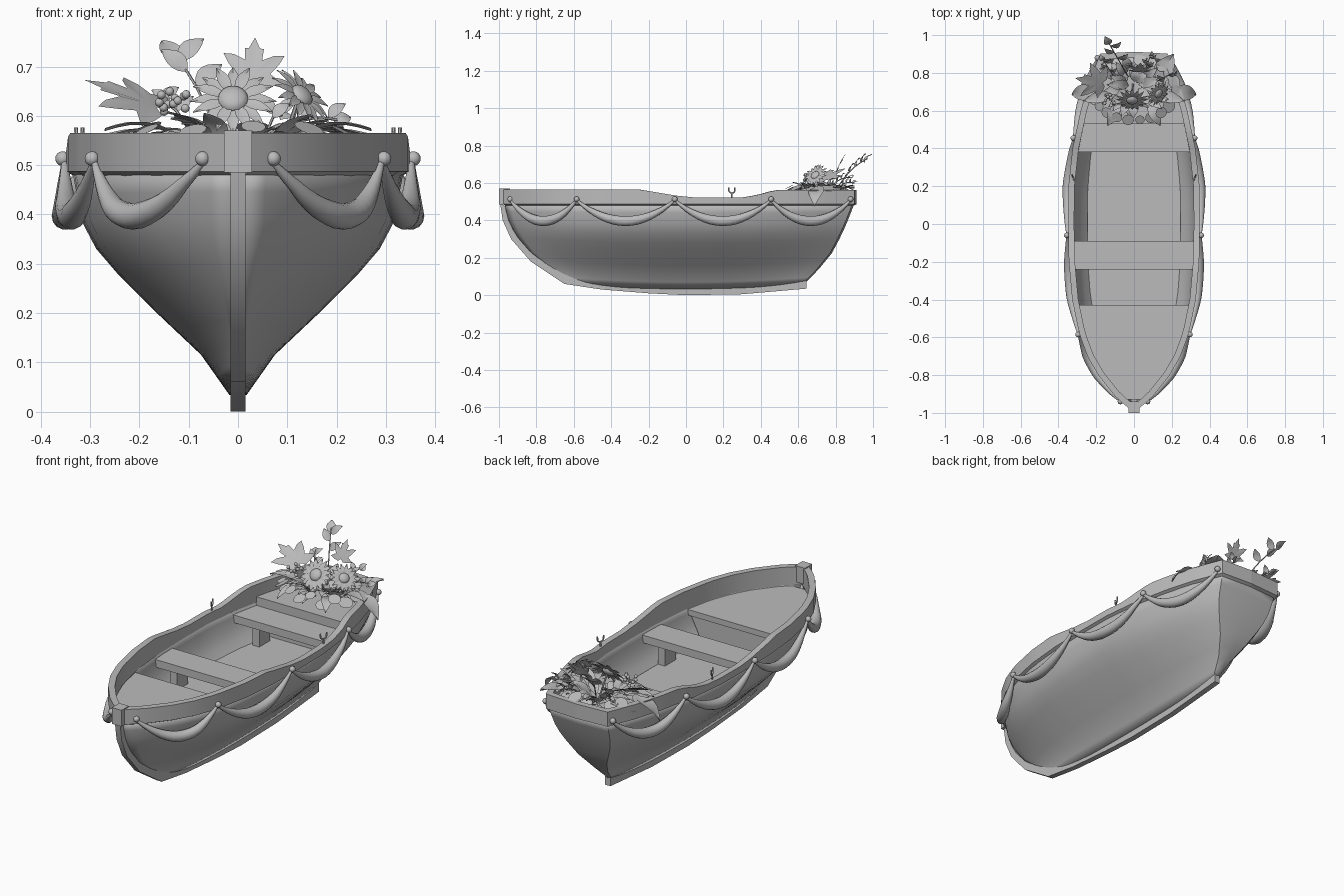
import bpy, bmesh, math, random
from mathutils import Vector, Matrix

if "Cube" in bpy.data.objects:
    bpy.data.objects.remove(bpy.data.objects["Cube"])
random.seed(4)

grey = bpy.data.materials.new("plain_grey")
grey.use_nodes = True
grey.diffuse_color = (0.5, 0.5, 0.5, 1)
grey.node_tree.nodes["Principled BSDF"].inputs["Base Color"].default_value = (0.5, 0.5, 0.5, 1)
made = []


def finish(name, bm, mirror=False):
    me = bpy.data.meshes.new(name)
    bm.to_mesh(me)
    bm.free()
    me.materials.append(grey)
    ob = bpy.data.objects.new(name, me)
    bpy.context.collection.objects.link(ob)
    if mirror:
        ob.modifiers.new("mirror", 'MIRROR')
    made.append(ob)
    return ob


def loft(name, rings, mirror=False):
    """Skin closed rings of points into a capped solid."""
    bm = bmesh.new()
    vs = [[bm.verts.new(p) for p in r] for r in rings]
    n = len(vs[0])
    for a, b in zip(vs, vs[1:]):
        for k in range(n):
            bm.faces.new((a[k], a[(k + 1) % n], b[(k + 1) % n], b[k]))
    bm.faces.new(vs[0][::-1])
    bm.faces.new(vs[-1])
    bmesh.ops.recalc_face_normals(bm, faces=bm.faces)
    return finish(name, bm, mirror)


def tube(name, pts, radii, sides=8):
    rings = []
    for i, p in enumerate(pts):
        d = pts[min(i + 1, len(pts) - 1)] - pts[max(i - 1, 0)]
        q = d.to_track_quat('Z', 'Y')
        rings.append([p + q @ Vector((math.cos(a), math.sin(a), 0)) * radii[i]
                      for a in (k * math.tau / sides for k in range(sides))])
    return loft(name, rings)


def box(name, lo, hi):
    return loft(name, [[(lo[0], y, lo[2]), (hi[0], y, lo[2]), (hi[0], y, hi[2]), (lo[0], y, hi[2])]
                       for y in (lo[1], hi[1])])


def interp(pts, v):
    if v <= pts[0][0]:
        return pts[0][1]
    for (a, p), (b, q) in zip(pts, pts[1:]):
        if v <= b:
            return p + (q - p) * (v - a) / (b - a)
    return pts[-1][1]


# Hull lines: plan, section, stem, stern and sheer
PLAN = [(-.97, .015), (-.94, .052), (-.9, .095), (-.8, .175), (-.7, .233), (-.58, .278), (-.4, .315),
        (-.2, .333), (0, .337), (.2, .335), (.4, .313), (.6, .27), (.75, .226), (.89, .17)]
SECTION = [(.03, .015), (.115, .075), (.2, .165), (.28, .245), (.33, .288), (.385, .317), (.49, .337)]
BOW = [(.04, -.62), (.1, -.72), (.2, -.84), (.3, -.915), (.4, -.955), (.49, -.97)]
STERN = [(.035, .62), (.1, .69), (.2, .77), (.3, .82), (.4, .86), (.49, .89)]
SHEER = [(-.25, .565), (-.05, .532), (.05, .522), (.3, .522), (.38, .535), (.48, .563)]


def width(s, z):
    return interp(SECTION, z) / .337 * interp(PLAN, -.97 + 1.86 * s)


def hull_x(y, z):
    b, e = interp(BOW, z), interp(STERN, z)
    return width(min(max((y - b) / (e - b), 0), 1), z)


# Hull shell with transom
bm = bmesh.new()
grid = []
for z in (.033, .07, .115, .16, .2, .24, .28, .33, .385, .44, .49):
    b, e = interp(BOW, z), interp(STERN, z)
    row = []
    for j in range(29):
        s = (j / 28) ** 1.2
        y = b + (e - b) * s
        lift = (.49 - z) * .06 * (y / .65) ** 2
        row.append(bm.verts.new((width(s, z), y, z + lift)))
    row.append(bm.verts.new((0, e + .01, row[-1].co.z)))
    grid.append(row)
for lo, hi in zip(grid, grid[1:]):
    for j in range(29):
        bm.faces.new((lo[j], lo[j + 1], hi[j + 1], hi[j]))
hull = finish("hull", bm, True)
solid = hull.modifiers.new("thickness", 'SOLIDIFY')
solid.thickness = .012

# Gunwale band following the sheer and round the transom
ys = [-.97, -.94, -.9, -.85] + [-.8 + .05 * i for i in range(34)] + [.89]
path = [Vector((hull_x(y, .49), y)) for y in ys] + [Vector((0, .9))]
rings = []
for i, p in enumerate(path):
    d1 = (p - path[max(i - 1, 0)]).normalized() if i else (path[1] - p).normalized()
    d2 = (path[i + 1] - p).normalized() if i < len(path) - 1 else d1
    n = Vector(((d1 + d2).y, -(d1 + d2).x)).normalized()
    n /= max(n.dot(Vector((d1.y, -d1.x))), .5)
    o, q = p + n * .012, p - n * .02
    if i == len(path) - 1:
        o.x = q.x = 0
    q.x = max(q.x, 0)
    top = interp(SHEER, p.y)
    rings.append([(o.x, o.y, .487), (o.x, o.y, top), (q.x, q.y, top), (q.x, q.y, .47)])
loft("gunwale", rings, True)

# Stem, keel and bow post
outer = [(-.995, .5), (-.98, .4), (-.935, .3), (-.83, .18), (-.65, .06), (-.45, .03), (-.2, .01),
         (0, 0), (.3, .005), (.645, .035)]
inner = [(-.955, .46), (-.935, .41), (-.885, .32), (-.785, .21), (-.62, .1), (-.45, .07), (-.2, .05),
         (0, .045), (.3, .05), (.645, .08)]
loft("keel", [[(-.015, *o), (.015, *o), (.015, *i), (-.015, *i)] for o, i in zip(outer, inner)])
box("bow_post", (-.028, -1, .485), (.028, -.94, .57))


# Floor, decks, benches and bulkheads, trimmed to the hull sides
def plate(name, y0, y1, top, thick, steps=1):
    rings = []
    for i in range(steps + 1):
        y = y0 + (y1 - y0) * i / steps
        a, b = [max(hull_x(y, z) - .01, .004) for z in (top - thick - .015, top - .015)]
        rings.append([(-a, y, top - thick), (a, y, top - thick), (b, y, top), (-b, y, top)])
    return loft(name, rings)


plate("floor", -.46, .56, .31, .02, 10)
plate("foredeck", -.93, -.43, .465, .03, 12)
plate("fore_bulkhead", -.455, -.44, .45, .15)
plate("middle_bench", -.24, -.09, .455, .04, 2)
plate("rear_bench", .38, .53, .455, .04, 2)
plate("stern_deck", .53, .85, .5, .045, 6)
plate("stern_bulkhead", .535, .55, .48, .18)
for y in (-.165, .455):
    for s in (-1, 1):
        x = s * (hull_x(y + .045, .3) - .035)
        box("bench_knee", (x - .02, y - .045, .3), (x + .02, y + .045, .42))

# Draped swags, knobs and rowlocks on both sides
KNOBS = [-.94, -.585, -.06, .455, .88]
for s in (-1, 1):
    for y in KNOBS:
        bm = bmesh.new()
        bmesh.ops.create_uvsphere(bm, u_segments=12, v_segments=8, radius=.015)
        bmesh.ops.transform(bm, verts=bm.verts, matrix=Matrix.Translation((s * (hull_x(y, .49) + .02), y, .513)))
        finish("swag_knob", bm)
    for a, b in zip(KNOBS, KNOBS[1:]):
        pts, rad = [], []
        for i in range(17):
            t = i / 16
            y = a + (b - a) * t
            pts.append(Vector((s * (hull_x(y, .49) + .016), y, .508 - .112 * 4 * t * (1 - t))))
            rad.append(.006 + .021 * math.sin(math.pi * t))
        tube("swag", pts, rad, 14)
    x, y = s * .322, .245
    tube("rowlock_pin", [Vector((x, y, .51)), Vector((x, y, .548))], [.004] * 2, 6)
    arc = [Vector((x + s * .4 * .016 * math.cos(a), y + .016 * math.cos(a), .56 + .014 * math.sin(a)))
           for a in (math.pi + k * math.pi / 6 for k in range(7))]
    up = Vector((0, 0, .016))
    tube("rowlock_fork", [arc[0] + up] + arc + [arc[-1] + up], [.004] * 9, 6)


# Flower arrangement helpers
def blade(bm, base, tip, wide, normal=(0, 0, 1), bend=.01, steps=6):
    base, tip = Vector(base), Vector(tip)
    side = (tip - base).cross(Vector(normal)).normalized()
    n = side.cross(tip - base).normalized()
    rows = []
    for i in range(steps + 1):
        t = i / steps
        c = base.lerp(tip, t) + n * bend * math.sin(math.pi * t)
        w = side * wide / 2 * (math.sin(math.pi * t ** .8) + .04)
        rows.append([bm.verts.new(v) for v in (c - w, c - n * wide * .1, c + w)])
    for a, b in zip(rows, rows[1:]):
        for k in (0, 1):
            bm.faces.new((a[k], a[k + 1], b[k + 1], b[k]))


def daisy(center, facing, radius):
    q = Vector(facing).to_track_quat('Z', 'Y')
    c = Vector(center)
    bm = bmesh.new()
    for k in range(16):
        a = k * math.tau / 16
        d = q @ Vector((math.cos(a), math.sin(a), -.1 + .08 * (k % 2)))
        blade(bm, c + d * radius * .2, c + d * radius, radius * .28, q @ Vector((0, 0, 1)), radius * .06)
    finish("daisy_petals", bm)
    bm = bmesh.new()
    bmesh.ops.create_uvsphere(bm, u_segments=16, v_segments=8, radius=radius * .35)
    bmesh.ops.transform(bm, verts=bm.verts, matrix=Matrix.Translation(c) @ q.to_matrix().to_4x4()
                        @ Matrix.Diagonal((1, 1, .5, 1)))
    finish("daisy_centre", bm)
    tube("daisy_stem", [c - q @ Vector((0, 0, .01)), Vector((c.x * .6, .74, .5))], [.005] * 2, 6)


LOBES = [(0, 1), (10, .72), (17, .74), (25, .45), (40, .72), (50, .9), (60, .66), (78, .4),
         (100, .7), (120, .45), (150, .3), (180, .12)]


def lobed_leaf(center, direction, normal, size):
    c, d = Vector(center), Vector(direction).normalized()
    side = d.cross(Vector(normal)).normalized()
    n = side.cross(d)
    bm = bmesh.new()
    hub = bm.verts.new(c)
    rim = []
    for a, r in LOBES + [(360 - a, r) for a, r in LOBES[-2:0:-1]]:
        a = math.radians(a)
        rim.append(bm.verts.new(c + (d * math.cos(a) + side * math.sin(a)) * r * size - n * r * r * size * .15))
    for a, b in zip(rim, rim[1:] + rim[:1]):
        bm.faces.new((hub, a, b))
    finish("lobed_leaf", bm)


daisy((-.01, .655, .635), (0, -.75, .6), .088)
daisy((.13, .69, .642), (.6, -.45, .6), .072)
lobed_leaf((.03, .81, .68), (.05, .35, .9), (0, -.9, .4), .09)
lobed_leaf((-.18, .75, .625), (-.85, .1, .45), (.45, -.4, .8), .14)

# Sprigs with paired leaves
for root, tip, size in [((-.03, .78, .53), (-.14, .97, .73), 1.5), ((-.08, .74, .53), (-.17, .88, .63), 1),
                        ((.05, .78, .53), (.09, .9, .6), 1), ((.05, .72, .53), (.21, .8, .59), 1)]:
    r, e = Vector(root), Vector(tip)
    pts = [r.lerp(e, t / 6) + Vector((0, 0, .03 * math.sin(math.pi * t / 6))) for t in range(7)]
    tube("sprig_stem", pts, [.003] * 7, 5)
    bm = bmesh.new()
    blade(bm, pts[6] - (e - r) * .1, e + (e - r) * .12, .03 * size, (.3, -.8, .5))
    for i, s in ((3, 1), (4, -1), (5, 1)):
        blade(bm, pts[i], pts[i] + Vector((s * .035, .015, .03)) * size, .026 * size, (0, -.8, .6))
    finish("sprig_leaves", bm)

# Broad leaves, drooping side leaves and a low bed of foliage
bm = bmesh.new()
blade(bm, (.12, .76, .56), (.21, .9, .58), .1)
for s in (-1, 1):
    blade(bm, (s * .2, .71, .575), (s * .33, .685, .48), .08, bend=.03)
    blade(bm, (s * .12, .69, .56), (s * .27, .65, .575), .06, bend=.02)
    blade(bm, (s * .08, .64, .55), (s * .14, .52, .53), .06, bend=.03)
for k in range(60):
    a = random.uniform(0, math.tau)
    d = Vector((math.cos(a), math.sin(a) * .8, 0))
    base = Vector((0, .73, .53)) + d * random.uniform(.02, .12)
    blade(bm, base, base + d * .1 + Vector((0, 0, random.uniform(-.01, .08))), .05, bend=.02)
finish("foliage", bm)

# Round leaves along the edge and a cluster of berries
bm = bmesh.new()
for k in range(22):
    a = math.tau * k / 22
    m = Matrix.Translation((.22 * math.cos(a), .71 + .16 * math.sin(a), .555 + random.uniform(-.02, .025)))
    m = m @ Vector((math.cos(a) * .5, math.sin(a) * .5, 1)).to_track_quat('Z', 'Y').to_matrix().to_4x4()
    bmesh.ops.create_circle(bm, cap_ends=True, segments=12, radius=random.uniform(.024, .038), matrix=m)
finish("round_leaves", bm)
bm = bmesh.new()
for k in range(12):
    p = (random.uniform(-.16, -.1), random.uniform(.62, .69), random.uniform(.6, .65))
    bmesh.ops.create_icosphere(bm, subdivisions=2, radius=.009, matrix=Matrix.Translation(p))
finish("berries", bm)

# Smooth shading with sharp edges kept
bpy.ops.object.select_all(action='DESELECT')
for ob in made:
    ob.select_set(True)
bpy.context.view_layer.objects.active = made[0]
bpy.ops.object.shade_smooth_by_angle(angle=math.radians(35))
